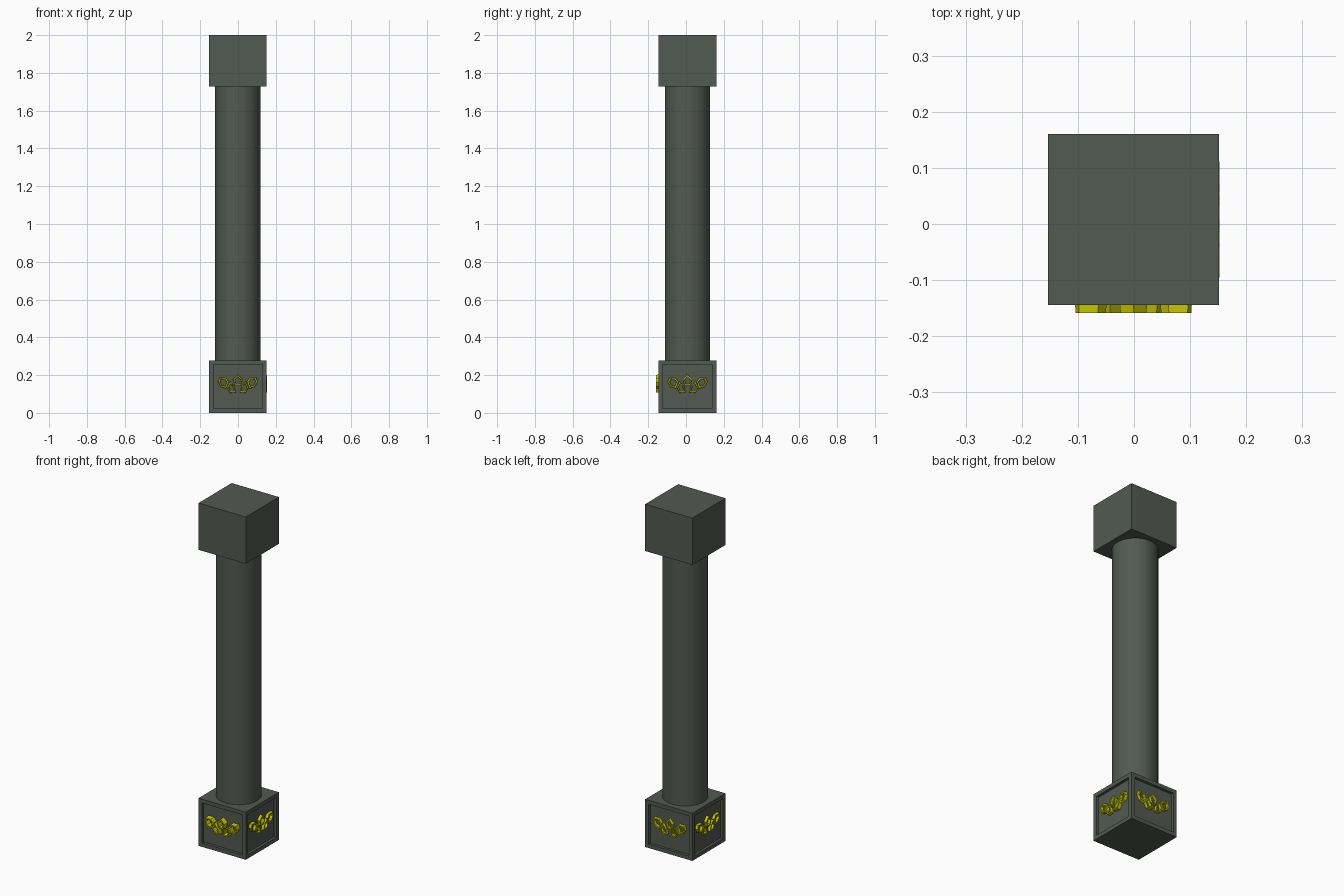
import bpy, bmesh, math
from mathutils import Matrix, Vector

if "Cube" in bpy.data.objects:
    bpy.data.objects.remove(bpy.data.objects["Cube"])

CX, CY = -0.001, 0.008      # column axis
HALF = 0.1525               # half width of the square blocks


def material(name, col):
    m = bpy.data.materials.new(name)
    m.diffuse_color = (*col, 1)
    m.use_nodes = True
    m.node_tree.nodes["Principled BSDF"].inputs["Base Color"].default_value = m.diffuse_color
    return m


stone = material("dark grey stone", (0.085, 0.1, 0.084))
gold = material("yellow gold", (0.6, 0.6, 0.0))


def finish(bm, name, mat):
    bmesh.ops.recalc_face_normals(bm, faces=bm.faces)
    me = bpy.data.meshes.new(name)
    bm.to_mesh(me)
    bm.free()
    me.materials.append(mat)
    ob = bpy.data.objects.new(name, me)
    bpy.context.collection.objects.link(ob)
    return ob


def block(name, z0, z1, panels=False):
    bm = bmesh.new()
    size = Matrix.Diagonal((2 * HALF, 2 * HALF, z1 - z0, 1))
    bmesh.ops.create_cube(bm, size=1, matrix=Matrix.Translation((CX, CY, (z0 + z1) / 2)) @ size)
    if panels:  # recessed panel on each side face
        bm.normal_update()
        sides = [f for f in bm.faces if abs(f.normal.z) < 0.5]
        bmesh.ops.inset_individual(bm, faces=sides, thickness=0.032)
        bmesh.ops.inset_individual(bm, faces=sides, thickness=0.0005, depth=-0.015)
    return finish(bm, name, stone)


block("base_block", 0, 0.278, True)
block("top_block", 1.727, 2.0)

# round shaft
bpy.ops.mesh.primitive_cylinder_add(vertices=48, radius=0.12, depth=1.451, location=(CX, CY, 1.0025))
shaft = bpy.context.object
shaft.name = "shaft"
shaft.data.materials.append(stone)
bpy.ops.object.shade_smooth_by_angle(angle=math.radians(40))

# petal outlines of the ornament (x, z), mirrored for the right half
centre_petal = [(0, 0.204), (0.025, 0.178), (0.015, 0.144), (-0.015, 0.144), (-0.025, 0.178)]
inner_petal = [(-0.042, 0.168), (-0.018, 0.14), (-0.01, 0.108), (-0.042, 0.106), (-0.058, 0.136)]
outer_petal = [(-0.098, 0.187), (-0.062, 0.186), (-0.047, 0.166), (-0.06, 0.128), (-0.09, 0.138), (-0.105, 0.164)]


def mirrored(p):
    return [(-x, z) for x, z in p]


petals = [centre_petal, inner_petal, outer_petal, mirrored(inner_petal), mirrored(outer_petal)]


def ornament(name, angle, reach):
    """Five open petal rings standing out of a panel; reach = distance from the axis."""
    bm = bmesh.new()
    back = HALF - 0.017
    for p in petals:
        mx = sum(x for x, z in p) / len(p)
        mz = sum(z for x, z in p) / len(p)

        def loop(scale, d):
            return [bm.verts.new((mx + (x - mx) * scale, -d, mz + (z - mz) * scale)) for x, z in p]

        rings = [loop(1.0, back), loop(0.93, reach), loop(0.66, reach), loop(0.6, back)]
        n = len(p)
        for k in range(4):
            a, b = rings[k], rings[(k + 1) % 4]
            for i in range(n):
                j = (i + 1) % n
                bm.faces.new((a[i], a[j], b[j], b[i]))
    bm.transform(Matrix.Translation((CX, CY, 0)) @ Matrix.Rotation(angle, 4, 'Z'))
    return finish(bm, name, gold)


# the front ornament stands out a little further than the others
for i, (side, reach) in enumerate([("front", 0.167), ("right", 0.1535), ("back", 0.1525), ("left", 0.1525)]):
    ornament(side + "_ornament", i * math.pi / 2, reach)
